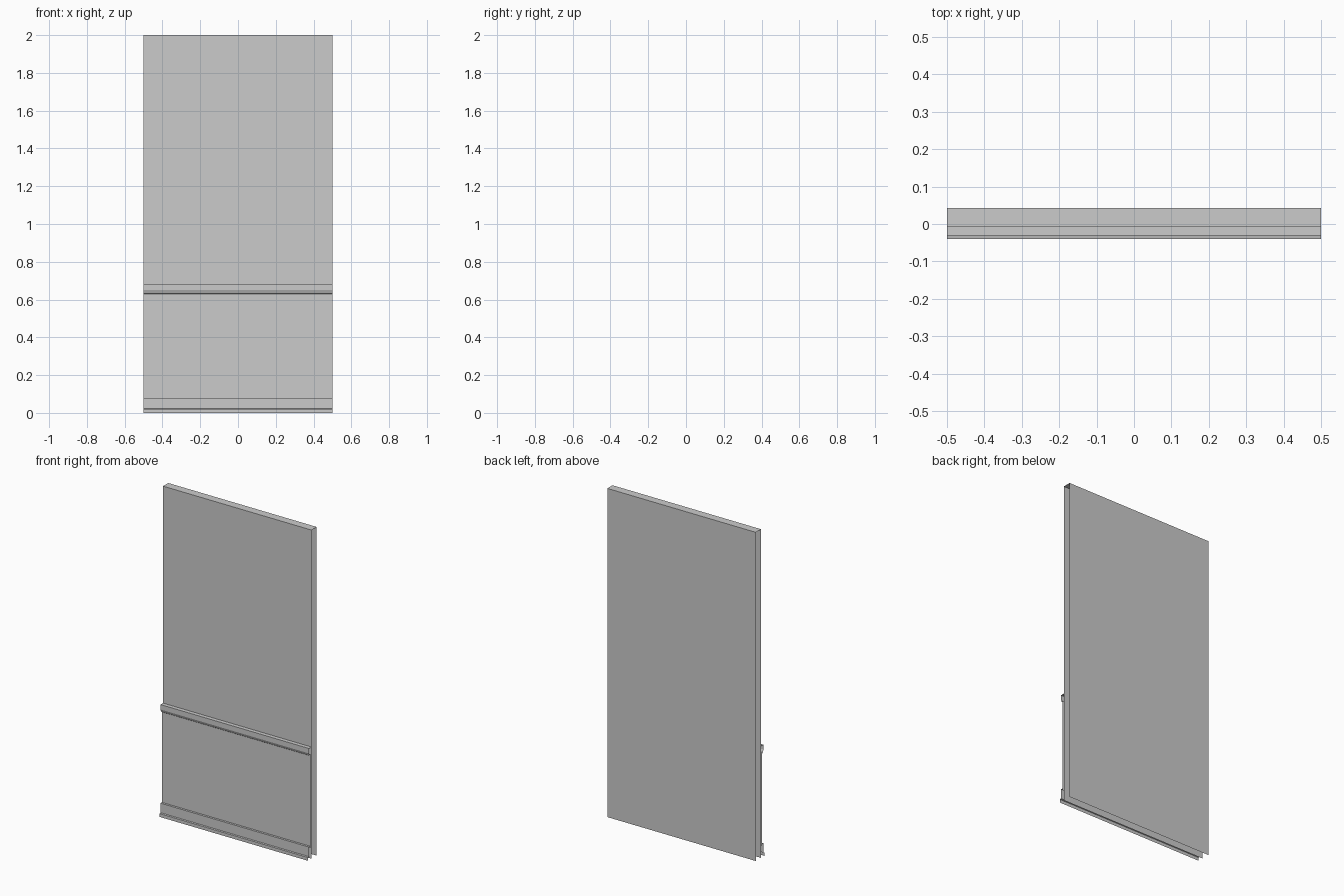
import bpy

if "Cube" in bpy.data.objects:
    bpy.data.objects.remove(bpy.data.objects["Cube"])


def extrude_profile(name, profile, half=0.5):
    """Open (y, z) profile swept along x, ends left open."""
    n = len(profile)
    verts = [(x, y, z) for x in (-half, half) for y, z in profile]
    faces = [(i, n + i, n + i + 1, i + 1) for i in range(n - 1)]
    mesh = bpy.data.meshes.new(name)
    mesh.from_pydata(verts, [], faces)
    obj = bpy.data.objects.new(name, mesh)
    bpy.context.collection.objects.link(obj)
    return obj


# Hollow wall: front, top and back sheets, open below and at the ends
extrude_profile("wall", [(-0.007, 0), (-0.007, 2), (0.043, 2), (0.043, 0)])

# Lower panelling
extrude_profile("wainscot_panel", [(-0.018, 0.07), (-0.018, 0.64)])

# Chair rail with undercut lower edge
extrude_profile("chair_rail", [(-0.018, 0.63), (-0.025, 0.635), (-0.031, 0.65),
                               (-0.031, 0.68), (-0.007, 0.68)])

# Skirting board with a shoe strip at the floor
extrude_profile("skirting_board", [(-0.04, 0), (-0.04, 0.02), (-0.031, 0.022),
                                   (-0.031, 0.08), (-0.018, 0.08)])
